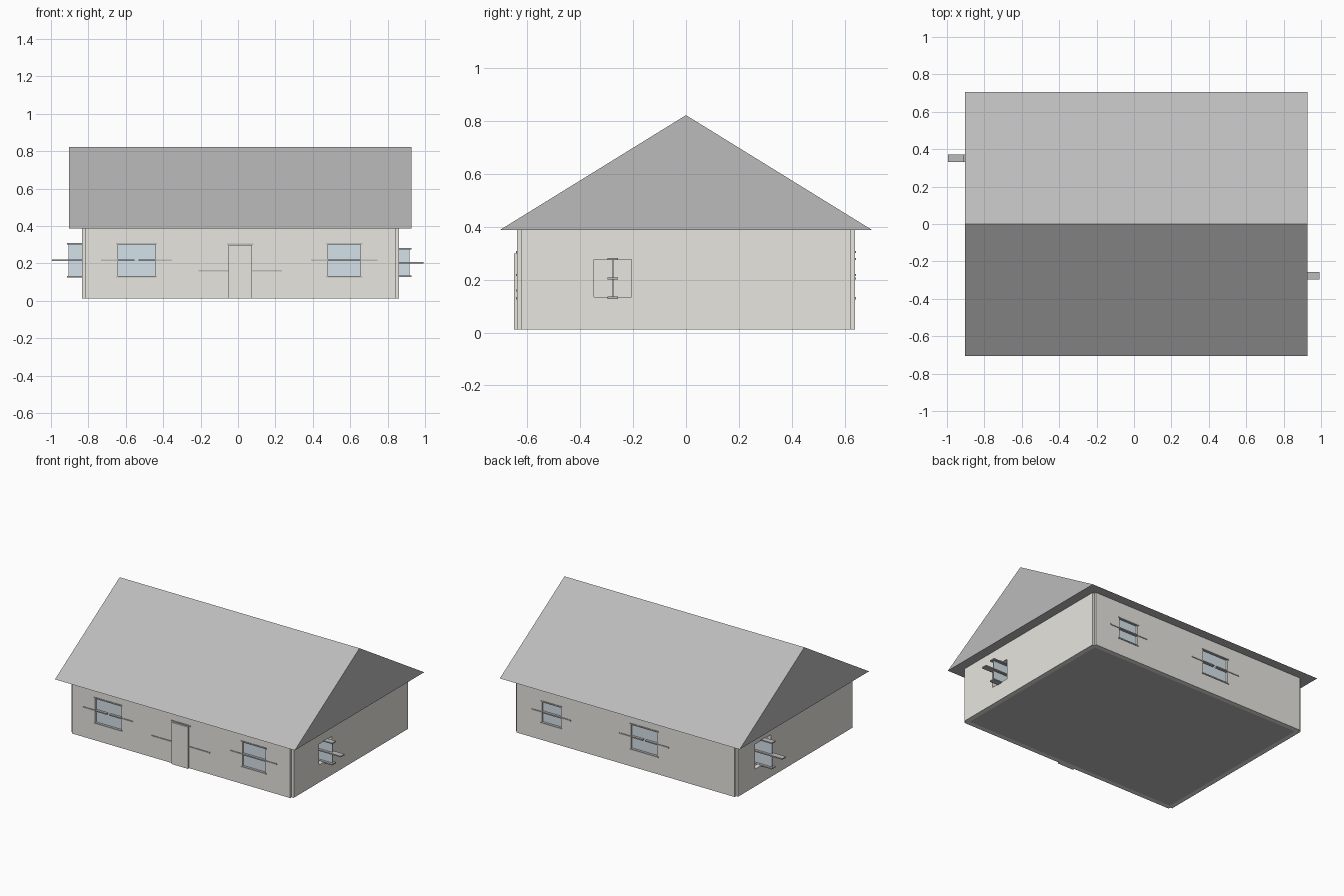
import bpy

if "Cube" in bpy.data.objects:
    bpy.data.objects.remove(bpy.data.objects["Cube"])

def material(name, rgb):
    m = bpy.data.materials.new(name)
    m.diffuse_color = (*rgb, 1)
    m.use_nodes = True
    m.node_tree.nodes["Principled BSDF"].inputs["Base Color"].default_value = m.diffuse_color
    return m

WALL = material("wall_paint", (0.8, 0.79, 0.74))
ROOF = material("roof_grey", (0.5, 0.5, 0.5))
GLASS = material("glass", (0.66, 0.76, 0.82))

def box(name, lo, hi, mat=None):
    bpy.ops.mesh.primitive_cube_add(
        size=1, location=[(a + b) / 2 for a, b in zip(lo, hi)])
    o = bpy.context.object
    o.name = name
    o.scale = [b - a for a, b in zip(lo, hi)]
    bpy.ops.object.transform_apply(location=False, rotation=False, scale=True)
    if mat:
        o.data.materials.append(mat)
    return o

# wall centrelines, half thickness, heights
X0, X1, Y, T = -0.818, 0.846, 0.623, 0.016
ZB, ZT = 0.012, 0.388

# walls, running centreline to centreline so the corners stay notched
walls = {
    "front": box("front_wall", (X0, -Y - T, ZB), (X1, -Y + T, ZT), WALL),
    "back": box("back_wall", (X0, Y - T, ZB), (X1, Y + T, ZT), WALL),
    "left": box("left_wall", (X0 - T, -Y, ZB), (X0 + T, Y, ZT), WALL),
    "right": box("right_wall", (X1 - T, -Y, ZB), (X1 + T, Y, ZT), WALL),
}
box("floor", (X0 + T, -Y + T, ZB), (X1 - T, Y - T, ZB + 0.01), ROOF)

def bar(name, x, y, z, length):
    box(name, (x - length / 2, y - 0.02, z - 0.004),
        (x + length / 2, y + 0.02, z + 0.004), ROOF)

def opening(side, x, y, w, z0, z1):
    along_y = side in ("left", "right")
    dx, dy = (0.06, w / 2) if along_y else (w / 2, 0.06)
    cutter = box("cutter", (x - dx, y - dy, z0), (x + dx, y + dy, z1))
    wall = walls[side]
    mod = wall.modifiers.new("opening", 'BOOLEAN')
    mod.operation, mod.solver, mod.object = 'DIFFERENCE', 'EXACT', cutter
    bpy.context.view_layer.objects.active = wall
    bpy.ops.object.modifier_apply(modifier=mod.name)
    bpy.data.objects.remove(cutter)

# window: pane, head, sill and two level bars, always running along x
def window(side, x, y, w, z0, z1):
    opening(side, x, y, w, z0, z1)
    n = side + "_window_"
    box(n + "pane", (x - w / 2, y - 0.003, z0), (x + w / 2, y + 0.003, z1), GLASS)
    bar(n + "head", x, y, z1 + 0.002, w + 0.02)
    bar(n + "sill", x, y, z0 - 0.002, w + 0.02)
    for s in (-1, 1):
        bar(n + "bar", x + s * w / 2, y, (z0 + z1) / 2, z1 - z0 + 0.008)

window("front", -0.542, -Y, 0.2, 0.132, 0.303)
window("front", 0.568, -Y, 0.175, 0.132, 0.303)
window("back", 0.58, Y, 0.145, 0.132, 0.277)
window("back", -0.127, Y, 0.2, 0.132, 0.303)
window("left", X0, 0.352, 0.175, 0.132, 0.303)
window("right", X1, -0.277, 0.142, 0.134, 0.276)

# front door with head and side bars
box("front_door", (-0.05, -0.652, ZB), (0.074, -0.6, 0.3), WALL)
bar("door_head", 0.012, -Y, 0.304, 0.144)
for x in (-0.05, 0.074):
    bar("door_bar", x, -Y, 0.16, 0.32)

# gable roof: solid triangular prism
RX0, RX1, RY, RZ = -0.903, 0.927, 0.705, 0.823
verts = [(x, y, z) for x in (RX0, RX1)
         for y, z in ((-RY, ZT), (RY, ZT), (0, RZ))]
faces = [(0, 2, 1), (3, 4, 5), (0, 1, 4, 3), (1, 2, 5, 4), (2, 0, 3, 5)]
mesh = bpy.data.meshes.new("roof")
mesh.from_pydata(verts, [], faces)
mesh.materials.append(ROOF)
bpy.context.collection.objects.link(bpy.data.objects.new("roof", mesh))
